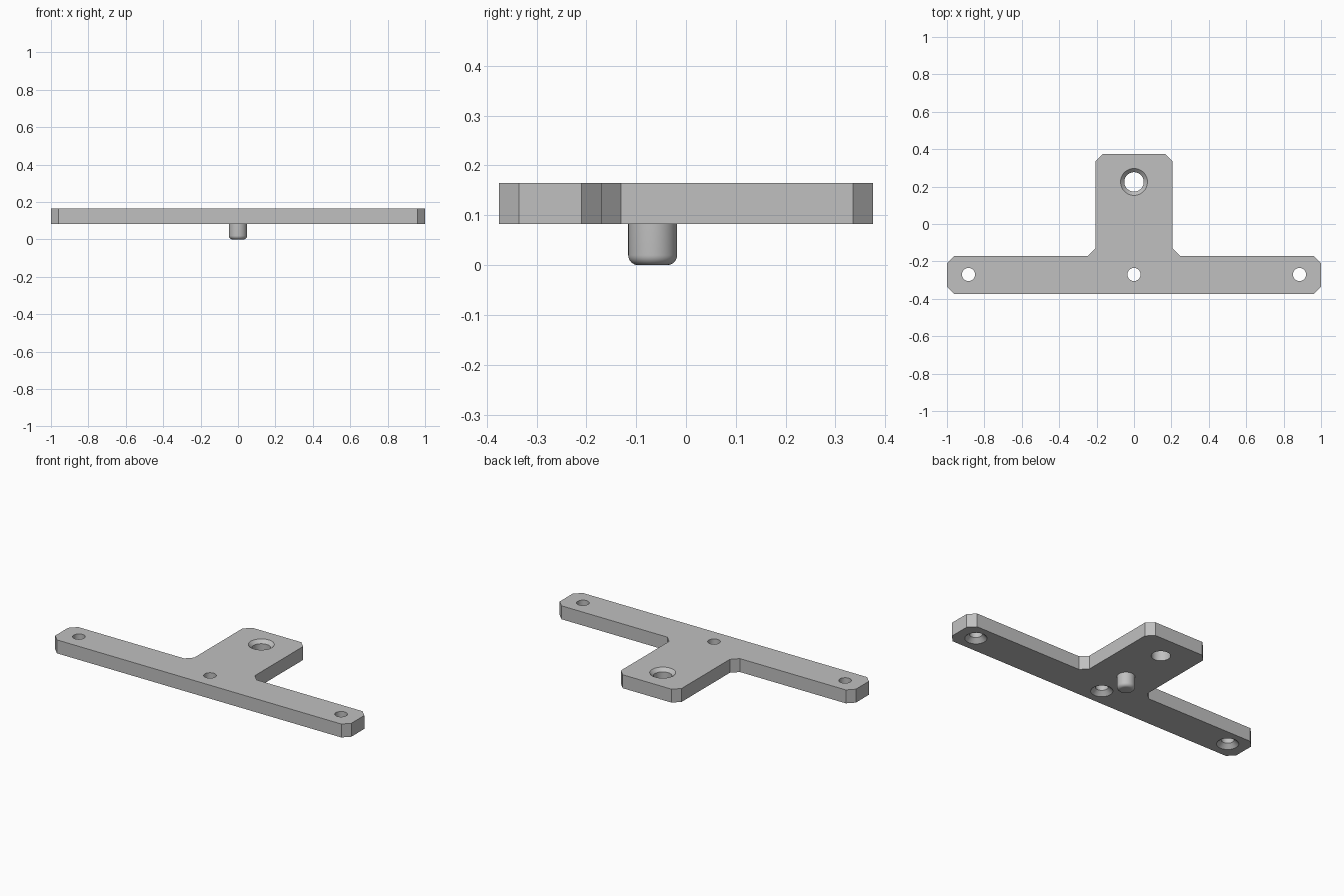
import bpy, bmesh, math

cube = bpy.data.objects.get("Cube")
if cube:
    bpy.data.objects.remove(cube, do_unlink=True)

BOTTOM, TOP = 0.083, 0.165
CHAMFER = 0.04

steel = bpy.data.materials.new("plain grey")
steel.use_nodes = True
GREY = (0.53, 0.53, 0.53, 1)
steel.diffuse_color = GREY
steel.node_tree.nodes["Principled BSDF"].inputs["Base Color"].default_value = GREY


def make_object(name, bm):
    bmesh.ops.recalc_face_normals(bm, faces=bm.faces)
    mesh = bpy.data.meshes.new(name)
    bm.to_mesh(mesh)
    bm.free()
    mesh.materials.append(steel)
    obj = bpy.data.objects.new(name, mesh)
    bpy.context.collection.objects.link(obj)
    return obj


def lathe(name, profile, x, y, sides=48):
    """Turn a closed (radius, z) profile around a vertical axis at x, y."""
    bm = bmesh.new()
    verts = [bm.verts.new((x + r, y, z)) for r, z in profile]
    edges = [bm.edges.new(pair) for pair in zip(verts, verts[1:])]
    bmesh.ops.spin(bm, geom=verts + edges, cent=(x, y, 0), axis=(0, 0, 1),
                   angle=math.tau, steps=sides)
    bmesh.ops.remove_doubles(bm, verts=bm.verts, dist=1e-5)
    return make_object(name, bm)


def smooth(obj):
    bpy.ops.object.select_all(action="DESELECT")
    obj.select_set(True)
    bpy.context.view_layer.objects.active = obj
    bpy.ops.object.shade_smooth_by_angle(angle=math.radians(35))


# T-shaped plate: right half of the outline, mirrored, then extruded
c = CHAMFER
half = [(1 - c, -0.375), (1, -0.375 + c), (1, -0.17 - c), (1 - c, -0.17),
        (0.205 + c, -0.17), (0.205, -0.17 + c),
        (0.205, 0.375 - c), (0.205 - c, 0.375)]
outline = half + [(-x, y) for x, y in reversed(half)]
bm = bmesh.new()
face = bm.faces.new([bm.verts.new((x, y, BOTTOM)) for x, y in outline])
top = bmesh.ops.extrude_face_region(bm, geom=[face])
bmesh.ops.translate(bm, vec=(0, 0, TOP - BOTTOM),
                    verts=[v for v in top["geom"] if isinstance(v, bmesh.types.BMVert)])
plate = make_object("t_plate", bm)


# Countersunk holes: the sink opens at z = mouth, widening in direction side
def countersink(name, x, y, radius, rim, mouth, side):
    e = 0.02
    profile = [(0, mouth + side * e), (rim + e, mouth + side * e),
               (radius, mouth - side * (rim - radius)),
               (radius, mouth - side * 0.15), (0, mouth - side * 0.15)]
    return lathe(name, profile, x, y)


cutters = [countersink("screw_hole_cutter", x, -0.27, 0.035, 0.06, BOTTOM, -1)
           for x in (-0.885, 0, 0.885)]
cutters.append(countersink("large_hole_cutter", 0, 0.225, 0.052, 0.072, TOP, 1))

bpy.context.view_layer.objects.active = plate
for cutter in cutters:
    cutter.hide_render = True
    mod = plate.modifiers.new("hole", "BOOLEAN")
    mod.operation = "DIFFERENCE"
    mod.solver = "EXACT"
    mod.object = cutter
    bpy.ops.object.modifier_apply(modifier=mod.name)
    bpy.data.objects.remove(cutter, do_unlink=True)
smooth(plate)

# Locating peg with a rounded lower edge
R, ROUND = 0.049, 0.02
arc = [(R - ROUND + ROUND * math.sin(a), ROUND - ROUND * math.cos(a))
       for a in (math.pi / 2 * i / 8 for i in range(9))]
peg = lathe("locating_peg", [(0, 0)] + arc + [(R, BOTTOM + 0.01), (0, BOTTOM + 0.01)],
            0, -0.067)
smooth(peg)
